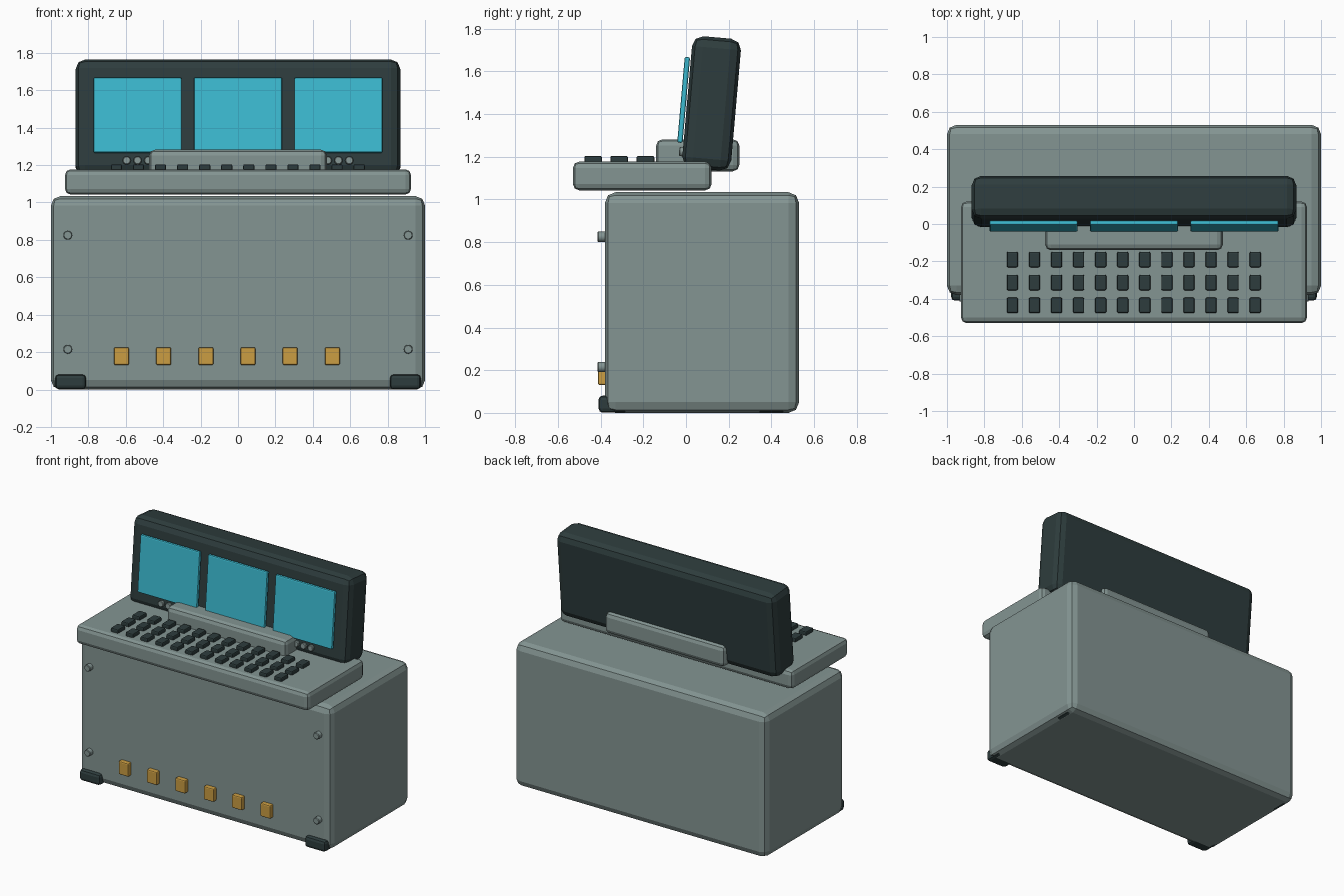
import bpy
import math
from mathutils import Matrix, Vector

cube = bpy.data.objects.get("Cube")
if cube:
    bpy.data.objects.remove(cube, do_unlink=True)


def material(name, r, g, b):
    m = bpy.data.materials.new(name)
    m.use_nodes = True
    m.diffuse_color = (r, g, b, 1)
    m.node_tree.nodes["Principled BSDF"].inputs["Base Color"].default_value = (r, g, b, 1)
    return m


GREY = material("grey casing", 0.23, 0.30, 0.29)
DARK = material("dark plastic", 0.027, 0.046, 0.047)
CYAN = material("cyan screen", 0.045, 0.50, 0.64)
AMBER = material("amber button", 0.60, 0.34, 0.055)


def finish(name, mat, bevel, segments):
    ob = bpy.context.object
    ob.name = name
    ob.data.materials.append(mat)
    if bevel:
        mod = ob.modifiers.new("Bevel", "BEVEL")
        mod.width = bevel
        mod.segments = segments
        mod.limit_method = "ANGLE"
    return ob


def box(name, centre, size, mat, bevel, segments=2):
    bpy.ops.mesh.primitive_cube_add(size=1, location=centre)
    ob = bpy.context.object
    ob.data.transform(Matrix.Diagonal((*size, 1)))
    return finish(name, mat, bevel, segments)


def stud(name, centre, radius, depth, mat):
    # Short cylinder pointing forward
    bpy.ops.mesh.primitive_cylinder_add(vertices=16, radius=radius, depth=depth, location=centre)
    ob = bpy.context.object
    ob.data.transform(Matrix.Rotation(math.pi / 2, 4, "X"))
    finish(name, mat, 0.004, 1)
    bpy.ops.object.shade_smooth_by_angle(angle=math.radians(30))
    return ob


# Cabinet and overhanging desk
box("cabinet", (0, 0.075, 0.517), (2, 0.91, 1.034), GREY, 0.05)
box("desk", (0, -0.205, 1.11), (1.85, 0.65, 0.135), GREY, 0.03)
box("screen_mount", (0, 0.055, 1.207), (0.95, 0.39, 0.15), GREY, 0.03)

# Feet, corner bolts
for sx, side in ((-1, "right"), (1, "left")):
    for y, end in ((-0.34, "front"), (0.4, "back")):
        box(f"{end}_{side}_foot", (sx * 0.895, y, 0.041), (0.165, 0.14, 0.08), DARK, 0.02)
    for z, level in ((0.215, "lower"), (0.825, "upper")):
        stud(f"{level}_{side}_bolt", (sx * 0.91, -0.385, z), 0.024, 0.06, GREY)

# Row of buttons along the bottom of the front
for i in range(6):
    box("front_button", (-0.623 + i * 0.2255, -0.39, 0.178), (0.08, 0.045, 0.095), AMBER, 0.008)

# Keyboard
for y in (-0.435, -0.313, -0.19):
    for i in range(12):
        box("key", (-0.65 + i * 0.118, y, 1.187), (0.06, 0.083, 0.034), DARK, 0.008)

# Tilted display unit, its parts placed in its own frame
tilt = Matrix.Rotation(math.radians(-5), 4, "X")
centre = Vector((0, 0.12, 1.45))
unit = [box("display_housing", (0, 0, 0), (1.735, 0.23, 0.62), DARK, 0.05)]
for x, place in ((-0.537, "right"), (0, "middle"), (0.537, "left")):
    unit.append(box(f"{place}_screen", (x, -0.132, 0.005), (0.472, 0.025, 0.403), CYAN, 0.008))
for x in (0.48, 0.537, 0.595):
    for sx in (-1, 1):
        unit.append(stud("display_knob", (sx * x, -0.117, -0.237), 0.022, 0.03, GREY))
for ob in unit:
    ob.matrix_world = Matrix.Translation(centre) @ tilt @ Matrix.Translation(ob.location)
